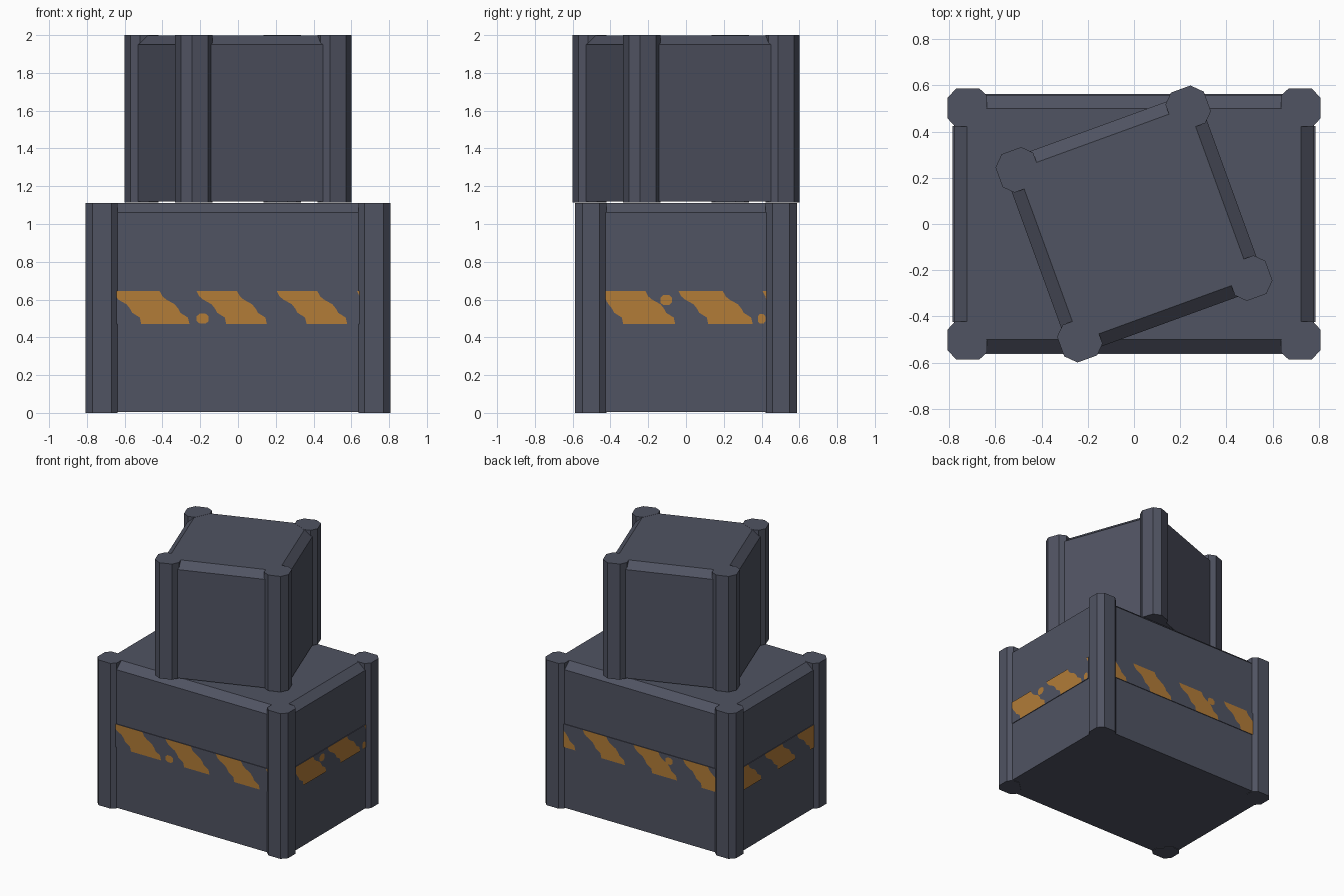
import bpy, bmesh, math
from mathutils import Matrix, Vector

if "Cube" in bpy.data.objects:
    bpy.data.objects.remove(bpy.data.objects["Cube"])


def material(name, color):
    m = bpy.data.materials.new(name)
    m.diffuse_color = (*color, 1)
    m.use_nodes = True
    m.node_tree.nodes["Principled BSDF"].inputs["Base Color"].default_value = m.diffuse_color
    return m


SLATE = material("slate metal", (0.080, 0.087, 0.122))
ORANGE = material("hazard orange", (0.445, 0.200, 0.039))


def add_object(name, verts, faces, mat, matrix=Matrix()):
    mesh = bpy.data.meshes.new(name)
    mesh.from_pydata(verts, [], faces)
    bm = bmesh.new()
    bm.from_mesh(mesh)
    if len(faces) > 4 and mat is SLATE:
        bmesh.ops.recalc_face_normals(bm, faces=bm.faces)
    bm.to_mesh(mesh)
    bm.free()
    mesh.transform(matrix)
    mesh.materials.append(mat)
    ob = bpy.data.objects.new(name, mesh)
    bpy.context.collection.objects.link(ob)
    return ob


def loft(name, rings, matrix=Matrix()):
    """Closed solid through rings of equal point count."""
    n = len(rings[0])
    verts = [p for r in rings for p in r]
    faces = [tuple(range(n))[::-1], tuple(range(len(verts) - n, len(verts)))]
    for k in range(len(rings) - 1):
        for i in range(n):
            j = (i + 1) % n
            faces.append((k * n + i, k * n + j, (k + 1) * n + j, (k + 1) * n + i))
    return add_object(name, verts, faces, SLATE, matrix)


def rect(hx, hy, z):
    return [(-hx, -hy, z), (hx, -hy, z), (hx, hy, z), (-hx, hy, z)]


def crate(name, hx, hy, z0, z1, inset, post, matrix=Matrix()):
    # body with a bevelled top rim
    loft(name + "_body", [rect(hx, hy, z0 + 0.004), rect(hx, hy, z1 - 0.05),
                          rect(hx - inset, hy - inset, z1)], matrix)
    # four mirrored corner posts
    for sx in (-1, 1):
        for sy in (-1, 1):
            loft(f"{name}_corner_post", [[(sx * (hx + a), sy * (hy + b), z)
                 for a, b in post] for z in (z0, z1 + 0.001)], matrix)


# post outline relative to the body's corner
POST = [(-0.01, 0.03), (-0.11, 0.03), (-0.143, 0), (-0.143, -0.055),
        (-0.06, -0.135), (-0.005, -0.135), (0.027, -0.10), (0.027, -0.01)]
POST_TOP = [(-0.015, 0.03), (-0.105, 0.03), (-0.145, -0.01), (-0.145, -0.06),
            (-0.06, -0.145), (-0.01, -0.145), (0.03, -0.105), (0.03, -0.015)]
crate("lower_crate", 0.78, 0.557, 0, 1.11, 0.057, POST)
crate("upper_crate", 0.45, 0.45, 1.115, 1.999, 0.055, POST_TOP,
      Matrix.Rotation(math.radians(20), 4, 'Z'))

# ragged slanted edge of a hazard stripe: (sideways shift, height)
EDGE = [(0, 0.645), (0.015, 0.617), (0.035, 0.60), (0.08, 0.575), (0.10, 0.55),
        (0.11, 0.53), (0.15, 0.505), (0.158, 0.47)]


def blot(u, z, r, s):
    return [(u - r, z - s / 2), (u - r / 2, z - s), (u + r / 2, z - s), (u + r, z - s / 2),
            (u + r, z + s / 2), (u + r / 2, z + s), (u - r / 2, z + s), (u - r, z + s / 2)]


def hazard_band(side, angle, half, dist, stripes, blots):
    turn = Matrix.Rotation(math.radians(angle), 4, 'Z')
    # thin dark plate
    loft(side + "_band", [[(-half, -dist - 0.005, z), (half, -dist - 0.005, z),
                           (half, -dist + 0.01, z), (-half, -dist + 0.01, z)]
                          for z in (0.47, 0.646)], turn)
    # orange paint, clipped to the plate
    verts, faces = [], []

    def polygon(points):
        pts = []
        for u, z in points:
            p = (max(-half, min(half, u)), -dist - 0.0065, z)
            if p not in pts:
                pts.append(p)
        if len(pts) > 2 and len({p[0] for p in pts}) > 1:
            faces.append(tuple(range(len(verts), len(verts) + len(pts))))
            verts.extend(pts)

    for u0, u1 in stripes:
        for (a, za), (b, zb) in zip(EDGE, EDGE[1:]):
            polygon([(u0 + b, zb), (u1 + b, zb), (u1 + a, za), (u0 + a, za)])
    for b in blots:
        polygon(blot(*b))
    add_object(side + "_stripes", verts, faces, ORANGE, turn)


hazard_band("front", 0, 0.645, 0.557,
            [(-0.67, -0.415), (-0.22, -0.005), (0.205, 0.42), (0.63, 0.8)],
            [(-0.187, 0.499, 0.032, 0.026)])
hazard_band("right", 90, 0.425, 0.78,
            [(-0.49, -0.215), (-0.04, 0.195), (0.405, 0.6)],
            [(-0.105, 0.597, 0.03, 0.027), (0.40, 0.498, 0.02, 0.026)])
hazard_band("back", 180, 0.645, 0.557,
            [(-0.9, -0.70), (-0.48, -0.28), (-0.05, 0.16), (0.37, 0.58)],
            [(0.25, 0.60, 0.03, 0.026)])
hazard_band("left", -90, 0.425, 0.78,
            [(-0.6, -0.37), (-0.17, 0.04), (0.22, 0.45)], [])
